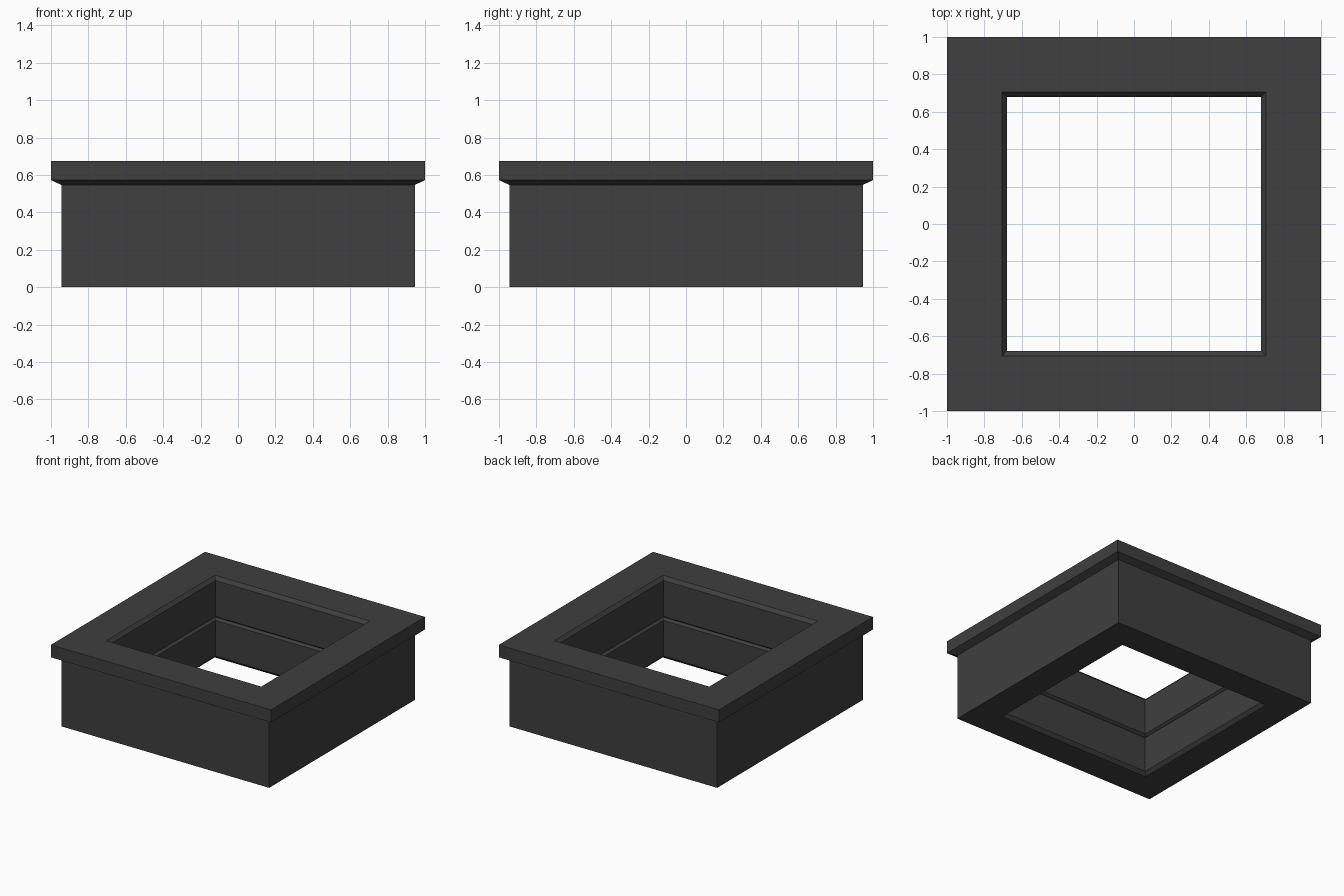
import bpy, bmesh

if "Cube" in bpy.data.objects:
    bpy.data.objects.remove(bpy.data.objects["Cube"])

# Dark flat material
dark = bpy.data.materials.new("dark_grey")
dark.diffuse_color = (0.05, 0.05, 0.05, 1)
dark.use_nodes = True
dark.node_tree.nodes["Principled BSDF"].inputs["Base Color"].default_value = dark.diffuse_color


def square_frame(name, profile, mat):
    """Sweep a closed (half_width, z) profile around a square with mitred corners."""
    bm = bmesh.new()
    corners = [(-1, -1), (1, -1), (1, 1), (-1, 1)]
    rings = [[bm.verts.new((sx * r, sy * r, z)) for sx, sy in corners]
             for r, z in profile]
    for i, low in enumerate(rings):
        high = rings[(i + 1) % len(rings)]
        for k in range(4):
            n = (k + 1) % 4
            bm.faces.new((low[k], low[n], high[n], high[k]))
    bmesh.ops.recalc_face_normals(bm, faces=bm.faces)
    mesh = bpy.data.meshes.new(name)
    bm.to_mesh(mesh)
    bm.free()
    mesh.materials.append(mat)
    obj = bpy.data.objects.new(name, mesh)
    bpy.context.collection.objects.link(obj)
    return obj


# Hollow curb: outer wall, overhanging rim, chamfered opening with a mid groove
square_frame("curb_frame", [
    (0.945, 0.0), (0.945, 0.547),               # outer wall
    (1.0, 0.573), (1.0, 0.676),                 # sloped underside and rim
    (0.705, 0.676), (0.68, 0.648),              # top chamfer of the opening
    (0.68, 0.352), (0.70, 0.336), (0.68, 0.32), # groove around the inside
    (0.68, 0.027), (0.705, 0.0),                # bottom chamfer
], dark)
